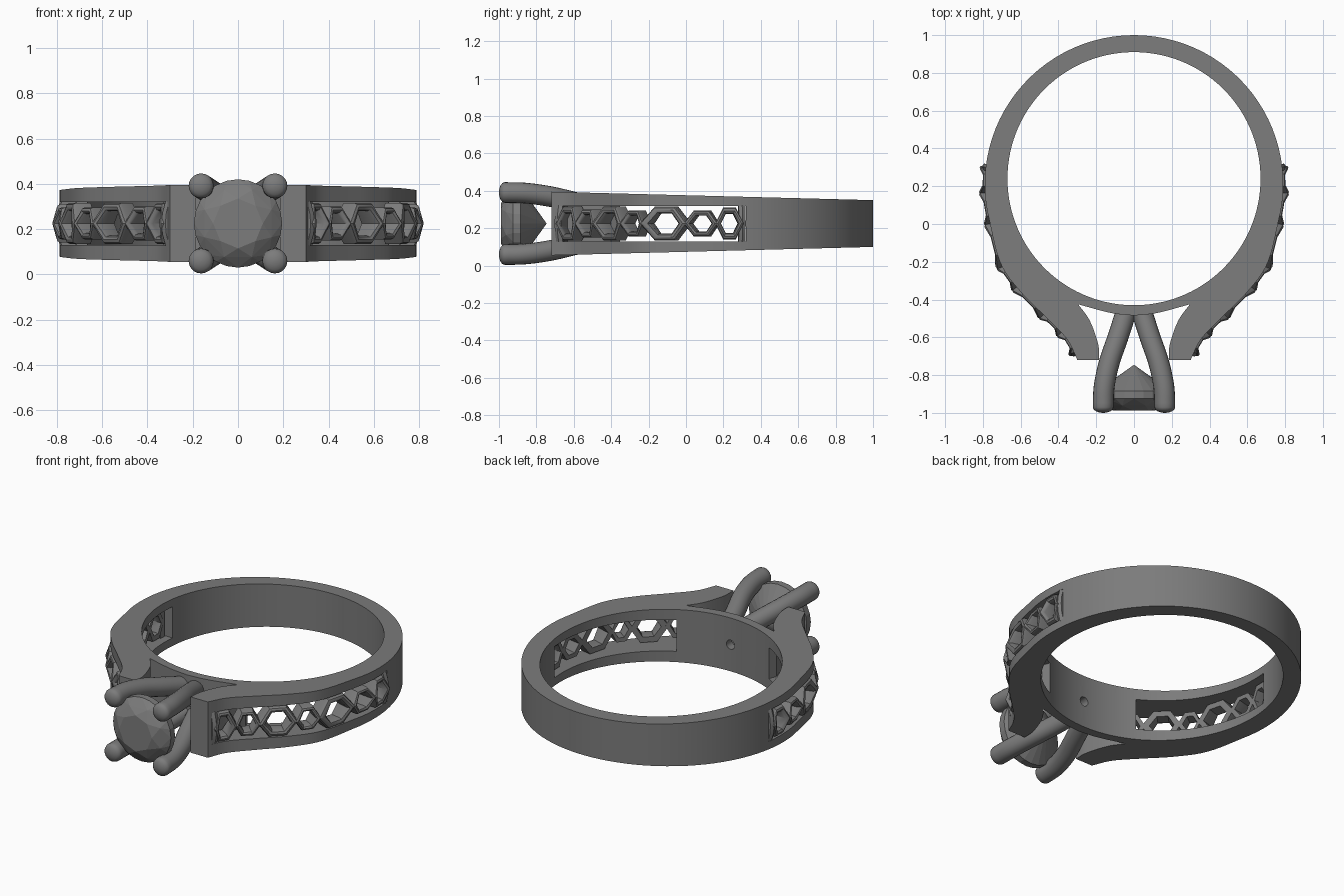
import bpy, bmesh
from math import sin, cos, pi, radians
from mathutils import Vector

if "Cube" in bpy.data.objects:
    bpy.data.objects.remove(bpy.data.objects["Cube"], do_unlink=True)

MID = 0.225  # height of the centre plane

metal = bpy.data.materials.new("grey metal")
metal.use_nodes = True
metal.diffuse_color = (0.2, 0.2, 0.2, 1)
metal.node_tree.nodes["Principled BSDF"].inputs["Base Color"].default_value = (0.2, 0.2, 0.2, 1)


def finish(name, bm, smooth=35):
    bmesh.ops.recalc_face_normals(bm, faces=bm.faces)
    mesh = bpy.data.meshes.new(name)
    bm.to_mesh(mesh)
    bm.free()
    ob = bpy.data.objects.new(name, mesh)
    bpy.context.collection.objects.link(ob)
    mesh.materials.append(metal)
    if smooth:
        smooth_shade(ob, smooth)
    return ob


def smooth_shade(ob, angle):
    bpy.ops.object.select_all(action='DESELECT')
    ob.select_set(True)
    bpy.context.view_layer.objects.active = ob
    bpy.ops.object.shade_smooth_by_angle(angle=radians(angle))


def prism(name, points, z0, z1):
    bm = bmesh.new()
    face = bm.faces.new([bm.verts.new((x, y, z0)) for x, y in points])
    new = bmesh.ops.extrude_face_region(bm, geom=[face])["geom"]
    for v in new:
        if isinstance(v, bmesh.types.BMVert):
            v.co.z = z1
    return finish(name, bm, 0)


def cut(ob, cutter):
    mod = ob.modifiers.new("cut", 'BOOLEAN')
    mod.operation, mod.solver, mod.object = 'DIFFERENCE', 'EXACT', cutter
    bpy.context.view_layer.objects.active = ob
    bpy.ops.object.modifier_apply(modifier=mod.name)
    bpy.data.objects.remove(cutter, do_unlink=True)


def spline(points, steps=6):
    """Catmull-Rom curve through the points."""
    p = [Vector(q) for q in points]
    p = [2 * p[0] - p[1]] + p + [2 * p[-1] - p[-2]]
    out = []
    for a, b, c, d in zip(p, p[1:], p[2:], p[3:]):
        for i in range(steps):
            t = i / steps
            out.append(0.5 * (2 * b + (c - a) * t + (2 * a - 5 * b + 4 * c - d) * t * t
                              + (3 * b - a - 3 * c + d) * t ** 3))
    return out + [p[-2]]


# Band outline with split shoulders, seen from above
arc = [Vector((0.79 * cos(radians(a)), 0.21 + 0.79 * sin(radians(a)))) for a in range(90, -11, -4)]
outer = arc[:-1] + spline([arc[-1], (0.71, -0.2), (0.60, -0.36), (0.47, -0.49),
                           (0.355, -0.61), (0.30, -0.72)])
tip = spline([(0.185, -0.72), (0.19, -0.635), (0.235, -0.51), (0.296, -0.425)])
under = spline([(0.296, -0.425), (0.127, -0.47), (0, -0.485)])[1:]
half = outer + tip + under
outline = half + [Vector((-p.x, p.y)) for p in reversed(half[1:-1])]

band = prism("ring_band", outline, -1, 1)
for v in band.data.vertices:  # band grows taller towards the front
    v.co.z = MID + v.co.z * (0.125 + 0.045 * (1 - v.co.y) / 1.72)

circle = [(0.67 * cos(i * pi / 60), 0.24 + 0.67 * sin(i * pi / 60)) for i in range(120)]
cut(band, prism("finger_cutter", circle, -1, 1))

# Side windows that leave a rail above and below
window = [(0.95, 0.32), (0.5, 0.32), (0.29, -0.30), (0.33, -0.40), (0.29, -0.52),
          (0.265, -0.62), (0.275, -0.695), (0.95, -0.695)]
for side in (1, -1):
    cut(band, prism("window_cutter", [(side * x, y) for x, y in window], MID - 0.095, MID + 0.095))

# Small hole behind the setting
bm = bmesh.new()
bmesh.ops.create_cone(bm, cap_ends=True, segments=20, radius1=0.028, radius2=0.028, depth=0.12)
for v in bm.verts:
    v.co = (v.co.x, v.co.z - 0.43, v.co.y + MID)
cut(band, finish("hole_cutter", bm, 0))
smooth_shade(band, 30)


# Lattice of hexagonal frames that follows the shoulder
def side_point(y, n):
    for a, b in zip(outer, outer[1:]):
        if b.y <= y <= a.y:
            break
    d = (b - a).normalized()
    x = a.x + (b.x - a.x) * (y - a.y) / (b.y - a.y)
    return Vector((x - d.y * n, y + d.x * n))


SECTION = [(1, -0.075), (1, -0.005), (0.93, 0.008), (0.8, 0.012),
           (0.67, 0.006), (0.6, -0.01), (0.64, -0.075)]
CELLS = [(0.30, 0.165, 0.085), (0.165, 0.0, 0.07), (0.0, -0.225, 0.09), (-0.225, -0.335, 0.07),
         (-0.335, -0.48, 0.09), (-0.48, -0.575, 0.075), (-0.575, -0.685, 0.09)]
HEXAGON = [(1.12, 0), (0.5, 1), (-0.5, 1), (-1.12, 0), (-0.5, -1), (0.5, -1)]


def hex_frame(bm, side, y0, y1, h):
    rings = []
    for s, w in HEXAGON:
        ring = []
        for k, n in SECTION:
            y = (y0 + y1) / 2 + s * k * (y0 - y1) / 2
            bulge = 0.02 * (1 - w * w) if n > -0.05 else 0
            p = side_point(max(y, -0.71), n + bulge)
            ring.append(bm.verts.new((side * p.x, p.y, MID + w * k * h)))
        rings.append(ring)
    for a, b in zip(rings, rings[1:] + rings[:1]):
        for i in range(len(a)):
            j = (i + 1) % len(a)
            bm.faces.new((a[i], a[j], b[j], b[i]))


def end_bar(bm, side, y):
    loops = []
    for z in (-0.1, -0.05, 0, 0.05, 0.1):
        bulge = 0.022 - 2 * z * z
        corners = [side_point(y + dy, n) for dy, n in
                   ((0.018, -0.07), (0.018, bulge - 0.01), (0, bulge), (-0.018, bulge - 0.01), (-0.018, -0.07))]
        loops.append([bm.verts.new((side * p.x, p.y, MID + z)) for p in corners])
    for a, b in zip(loops, loops[1:]):
        for i in range(5):
            j = (i + 1) % 5
            bm.faces.new((a[i], a[j], b[j], b[i]))
    bm.faces.new(loops[0])
    bm.faces.new(loops[-1])


for side, label in ((1, "left"), (-1, "right")):
    bm = bmesh.new()
    for cell in CELLS:
        hex_frame(bm, side, *cell)
    for y in (0.30, -0.68):
        end_bar(bm, side, y)
    finish(label + "_lattice", bm, 40)

# Four curved prongs with rounded tips
path = spline([(0.04, -0.46, 0.08), (0.085, -0.60, 0.115), (0.13, -0.73, 0.145),
               (0.158, -0.86, 0.163), (0.163, -0.97, 0.166)], 5)
for sx in (1, -1):
    for sz in (1, -1):
        name = ("left" if sx > 0 else "right") + ("_upper" if sz > 0 else "_lower") + "_prong"
        bm = bmesh.new()
        loops = []
        tube = [(p, 0.055) for p in path]
        tube += [(path[-1] + Vector((0, -0.03 * sin(a), 0)), 0.055 * cos(a)) for a in (0.4, 0.8, 1.2, 1.5)]
        for i, (p, r) in enumerate(tube):
            d = Vector((0, -1, 0))
            if i < len(path) - 1:
                d = (path[i + 1] - p).normalized()
            u = d.cross(Vector((0, 0, 1))).normalized()
            v = d.cross(u)
            ring = [p + (u * cos(t * pi / 10) + v * sin(t * pi / 10)) * r for t in range(20)]
            loops.append([bm.verts.new((sx * q.x, q.y, MID + sz * q.z)) for q in ring])
        for a, b in zip(loops, loops[1:]):
            for t in range(20):
                bm.faces.new((a[t], a[t - 1], b[t - 1], b[t]))
        bm.faces.new(loops[0])
        bm.faces.new(loops[-1])
        finish(name, bm, 50)

# Faceted centre stone: point, girdle, crown and table
bm = bmesh.new()
bm.verts.new((0, -0.745, MID))
for r, y, count, turn in ((0.195, -0.885, 24, 0), (0.195, -0.925, 24, 0),
                          (0.16, -0.962, 8, 0.5), (0.11, -0.988, 8, 0)):
    for i in range(count):
        a = (i + turn) * 2 * pi / count
        bm.verts.new((r * sin(a), y, MID + r * cos(a)))
bmesh.ops.convex_hull(bm, input=bm.verts)
finish("centre_stone", bm, 0)
